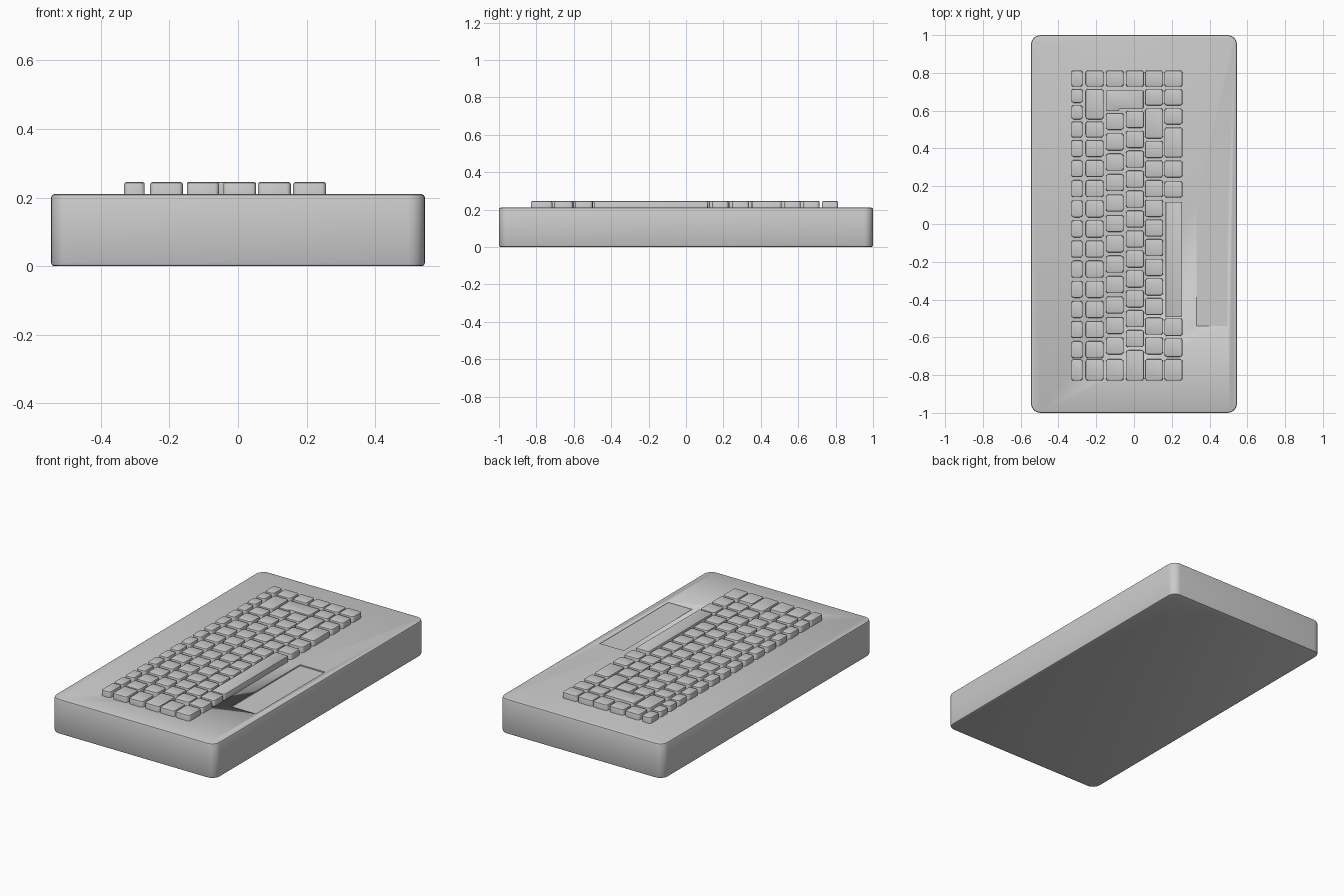
import bpy, bmesh

if "Cube" in bpy.data.objects:
    bpy.data.objects.remove(bpy.data.objects["Cube"])


def prisms(name, outlines, z0, z1, corner, edge, segs=3, both=False):
    """Extrude outlines upward, round their upright corners, then soften the rims."""
    bm = bmesh.new()
    for pts in outlines:
        face = bm.faces.new([bm.verts.new((x, y, z0)) for x, y in pts])
        new = bmesh.ops.extrude_face_region(bm, geom=[face])["geom"]
        for v in new:
            if isinstance(v, bmesh.types.BMVert):
                v.co.z = z1
    bmesh.ops.recalc_face_normals(bm, faces=bm.faces[:])
    if corner:
        upright = [e for e in bm.edges if abs(e.verts[0].co.z - e.verts[1].co.z) > 1e-5]
        bmesh.ops.bevel(bm, geom=upright, offset=corner, segments=segs,
                        profile=0.5, affect='EDGES')
    if edge:
        levels = (z0, z1) if both else (z1,)
        rim = [e for e in bm.edges
               if any(all(abs(v.co.z - z) < 1e-5 for v in e.verts) for z in levels)]
        bmesh.ops.bevel(bm, geom=rim, offset=edge, segments=2,
                        profile=0.5, affect='EDGES')
    mesh = bpy.data.meshes.new(name)
    bm.to_mesh(mesh)
    bm.free()
    obj = bpy.data.objects.new(name, mesh)
    bpy.context.collection.objects.link(obj)
    bpy.ops.object.select_all(action='DESELECT')
    bpy.context.view_layer.objects.active = obj
    obj.select_set(True)
    bpy.ops.object.shade_smooth_by_angle()
    return obj


def rect(x0, x1, y0, y1):
    return [(x0, y0), (x1, y0), (x1, y1), (x0, y1)]


def run(first, last, count, half=0.045):
    """Evenly spaced key spans between two centres."""
    step = (last - first) / (count - 1)
    return [(first + i * step - half, first + i * step + half) for i in range(count)]


# Rounded slab body with a shallow touchpad recess
body = prisms("body", [rect(-0.545, 0.545, -1, 1)], 0, 0.21, 0.05, 0.009, 6, True)
cutter = prisms("touchpad_cutter", [rect(0.33, 0.495, -0.54, 0.12)], 0.203, 0.25, 0, 0)
cutter.hide_render = True
cutter.hide_set(True)
cut = body.modifiers.new("touchpad_recess", 'BOOLEAN')
cut.operation = 'DIFFERENCE'
cut.object = cutter

# Key rows: x range and spans along y
top, bottom = (0.727, 0.813), (-0.829, -0.715)
rows = {
    "function_keys": (-0.332, -0.272, [top, (0.641, 0.715), (0.554, 0.628), (0.458, 0.543),
                                       *run(0.40, -0.665, 11), bottom]),
    "number_keys": (-0.256, -0.161, [top, (0.554, 0.715), (0.458, 0.543),
                                     *run(0.40, -0.665, 11), bottom]),
    "upper_letter_keys": (-0.149, -0.055, [top, *run(0.543, -0.645, 12), bottom]),
    "home_letter_keys": (-0.043, 0.053, [top, *run(0.554, -0.607, 12), (-0.829, -0.668)]),
    "lower_letter_keys": (0.058, 0.154, [top, (0.628, 0.713), (0.453, 0.612),
                                         *run(0.395, -0.645, 11), bottom]),
    "modifier_keys": (0.161, 0.257, [top, (0.628, 0.713), (0.527, 0.612), (0.352, 0.511),
                                     (0.247, 0.336), (0.14, 0.226),
                                     (-0.593, -0.499), (-0.703, -0.605), bottom]),
}
for name, (x0, x1, spans) in rows.items():
    prisms(name, [rect(x0, x1, a, b) for a, b in spans], 0.2, 0.245, 0.014, 0.006)

# Stepped enter key and space bar
prisms("enter_key", [[(-0.149, 0.597), (-0.08, 0.597), (-0.08, 0.608), (0.049, 0.608),
                      (0.049, 0.708), (-0.149, 0.708)]], 0.2, 0.245, 0.005, 0.004, 2)
prisms("space_bar", [rect(0.167, 0.255, -0.493, 0.117)], 0.2, 0.245, 0.008, 0.004)
